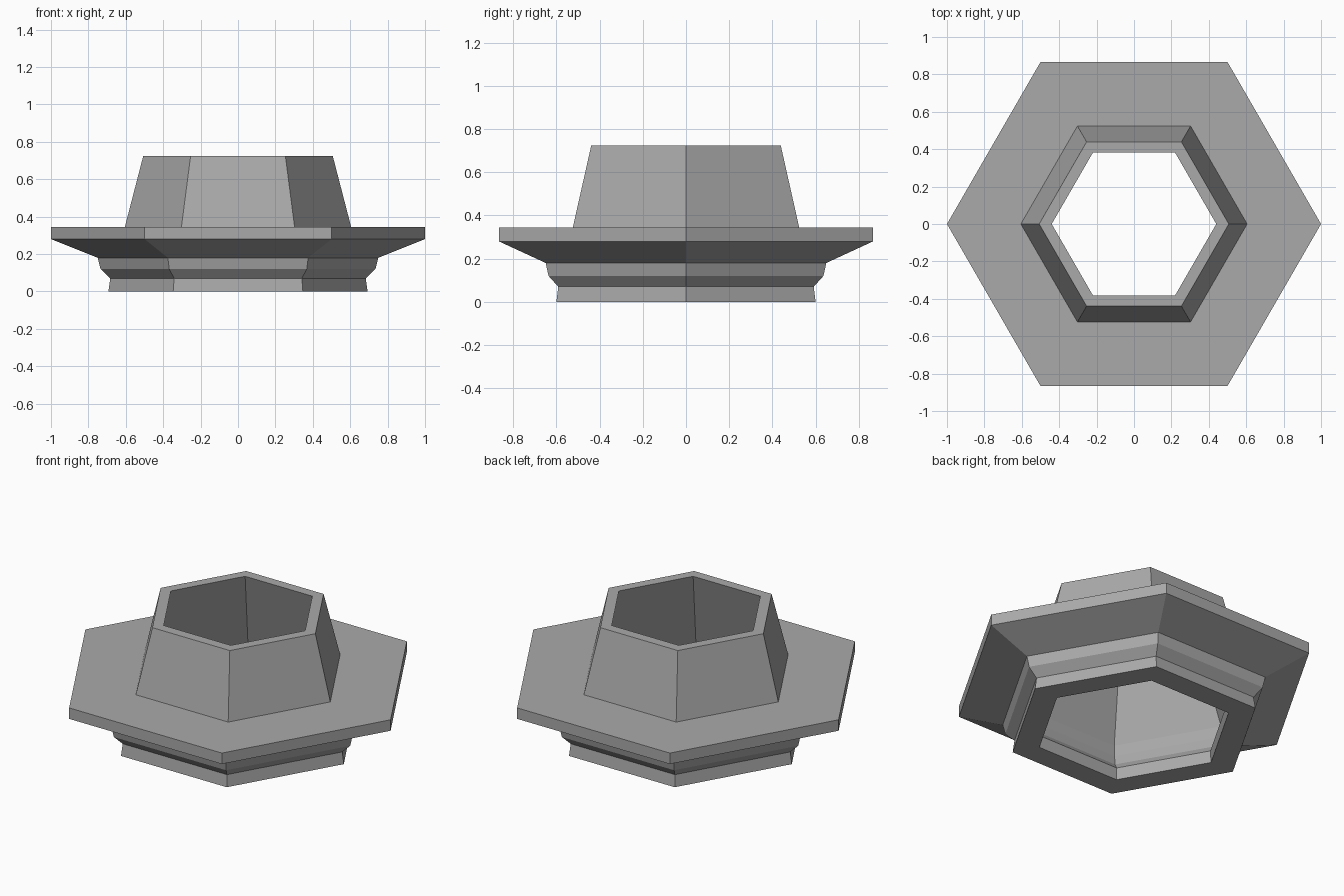
import bpy
import bmesh
from math import cos, sin, tau

cube = bpy.data.objects.get("Cube")
if cube:
    bpy.data.objects.remove(cube, do_unlink=True)

SIDES = 6

# Plain grey material
grey = bpy.data.materials.new("plain grey")
grey.use_nodes = True
colour = (0.40, 0.40, 0.40, 1)
grey.diffuse_color = colour
grey.node_tree.nodes["Principled BSDF"].inputs["Base Color"].default_value = colour

# Closed section (radius, height): outside going up, then the bore going down
outside = [(0.693, 0), (0.683, 0.07), (0.735, 0.12), (0.75, 0.18),
           (1.0, 0.28), (1.0, 0.345), (0.605, 0.345), (0.507, 0.723)]
bore = [(0.44, 0.723), (0.61, 0.25), (0.60, 0.18), (0.585, 0.12),
        (0.535, 0.07), (0.54, 0)]


def hex_ring(bm, radius, z):
    return [bm.verts.new((radius * cos(tau * i / SIDES),
                          radius * sin(tau * i / SIDES), z)) for i in range(SIDES)]


# Hollow flanged hexagonal collar
bm = bmesh.new()
rings = [hex_ring(bm, r, z) for r, z in outside + bore]
for a, b in zip(rings, rings[1:] + rings[:1]):
    for i in range(SIDES):
        j = (i + 1) % SIDES
        bm.faces.new((a[i], a[j], b[j], b[i]))
bmesh.ops.recalc_face_normals(bm, faces=bm.faces)
mesh = bpy.data.meshes.new("flanged_collar")
bm.to_mesh(mesh)
bm.free()
mesh.materials.append(grey)
collar = bpy.data.objects.new("flanged_collar", mesh)
bpy.context.collection.objects.link(collar)
